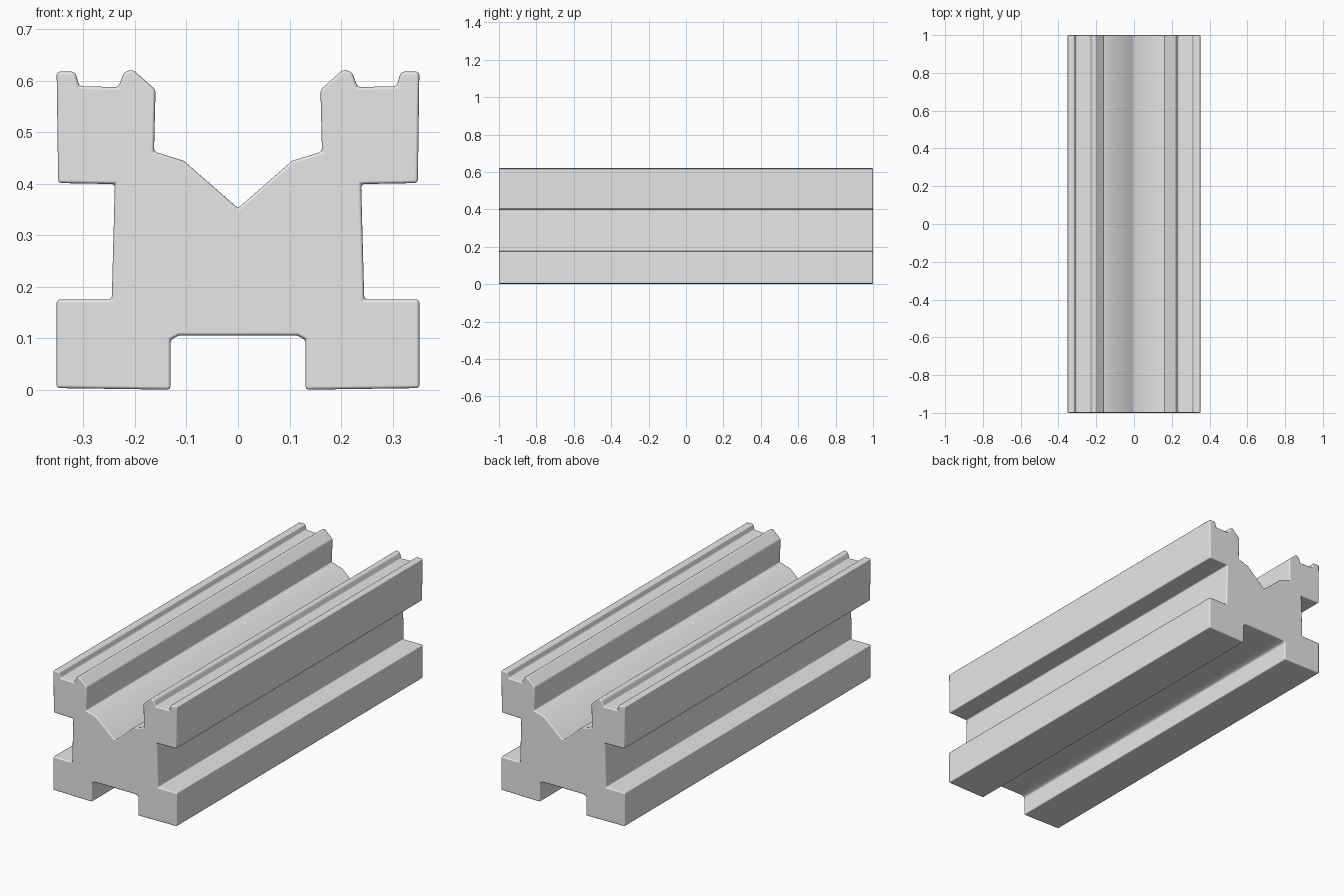
import bpy
import bmesh

cube = bpy.data.objects.get("Cube")
if cube:
    bpy.data.objects.remove(cube, do_unlink=True)

LENGTH = 2.0

# One flat grey
grey = bpy.data.materials.new("plain grey")
grey.use_nodes = True
colour = (0.8, 0.8, 0.8, 1)
grey.diffuse_color = colour
grey.node_tree.nodes["Principled BSDF"].inputs["Base Color"].default_value = colour

# Left half of the rail section, from the V groove round to the underside
half = [
    (0.0, 0.355), (0.105, 0.447), (0.163, 0.465), (0.16, 0.585),
    (0.205, 0.625), (0.222, 0.618), (0.232, 0.59), (0.308, 0.592), (0.316, 0.62),
    (0.352, 0.62), (0.349, 0.404), (0.239, 0.402), (0.245, 0.178),
    (0.352, 0.178), (0.352, 0.006), (0.131, 0.003), (0.131, 0.1),
    (0.115, 0.108),
]
section = half + [(-x, z) for x, z in reversed(half[1:])]

# Extrude the section along the length
bm = bmesh.new()
cap = bm.faces.new([bm.verts.new((x, -LENGTH / 2, z)) for x, z in section])
out = bmesh.ops.extrude_face_region(bm, geom=[cap])
moved = [v for v in out["geom"] if isinstance(v, bmesh.types.BMVert)]
bmesh.ops.translate(bm, verts=moved, vec=(0, LENGTH, 0))
bmesh.ops.recalc_face_normals(bm, faces=bm.faces)
lowest = min(v.co.z for v in bm.verts)
bmesh.ops.translate(bm, verts=bm.verts, vec=(0, 0, -lowest))
mesh = bpy.data.meshes.new("grooved_rail")
bm.to_mesh(mesh)
bm.free()
mesh.materials.append(grey)

rail = bpy.data.objects.new("grooved_rail", mesh)
bpy.context.collection.objects.link(rail)

# Slightly softened edges
bevel = rail.modifiers.new("soft edges", "BEVEL")
bevel.width = 0.006
bevel.segments = 2
bevel.limit_method = "ANGLE"
bevel.angle_limit = 0.6
bevel.harden_normals = True

bpy.ops.object.select_all(action="DESELECT")
rail.select_set(True)
bpy.context.view_layer.objects.active = rail
bpy.ops.object.shade_smooth_by_angle(angle=0.7)
